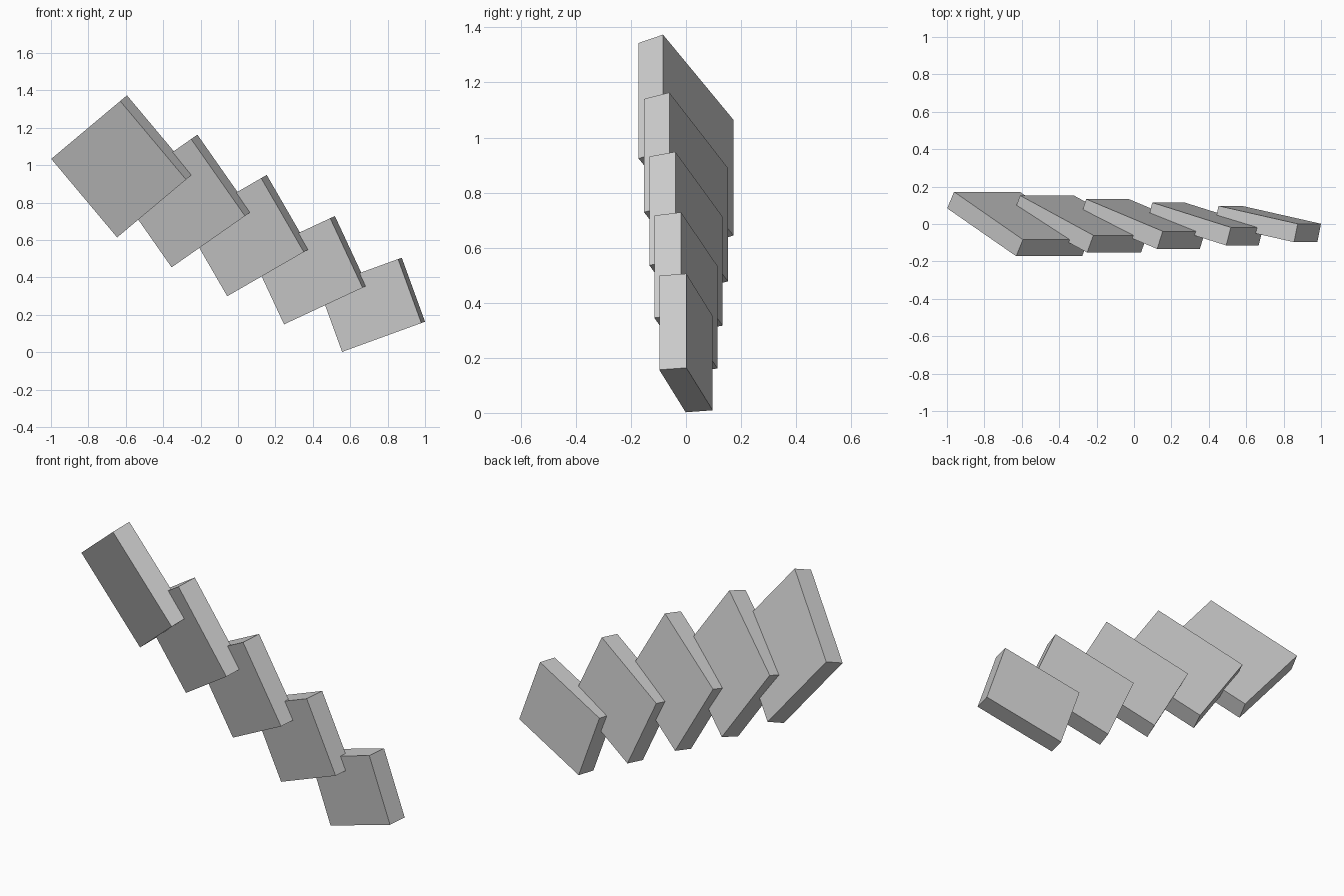
import bpy
from math import radians
from mathutils import Matrix, Vector

cube = bpy.data.objects.get("Cube")
if cube:
    bpy.data.objects.remove(cube, do_unlink=True)

# Single plain grey
grey = bpy.data.materials.new("plain_grey")
grey.use_nodes = True
colour = (0.6, 0.6, 0.6, 1)
grey.diffuse_color = colour
grey.node_tree.nodes["Principled BSDF"].inputs["Base Color"].default_value = colour


def add_slab(step):
    """One slab of the fan; each step grows, leans and turns a little more."""
    bpy.ops.mesh.primitive_cube_add(size=1)
    slab = bpy.context.object
    slab.name = f"slab_{step + 1}"
    size = Vector((0.461 + 0.021 * step, 0.1005, 0.364 + 0.046 * step))
    centre = Vector((0.716 - 0.334 * step, 0, 0.254 + 0.185 * step))
    lean = Matrix.Rotation(-radians(20 + 5 * step), 4, 'Y')
    turn = Matrix.Rotation(-radians(12 + 4 * step), 4, 'Z')
    slab.data.transform(Matrix.Diagonal(size.to_4d()))
    slab.matrix_world = Matrix.Translation(centre) @ lean @ turn
    slab.data.materials.append(grey)


# Row of overlapping slabs rising from left to right
for step in range(5):
    add_slab(step)
